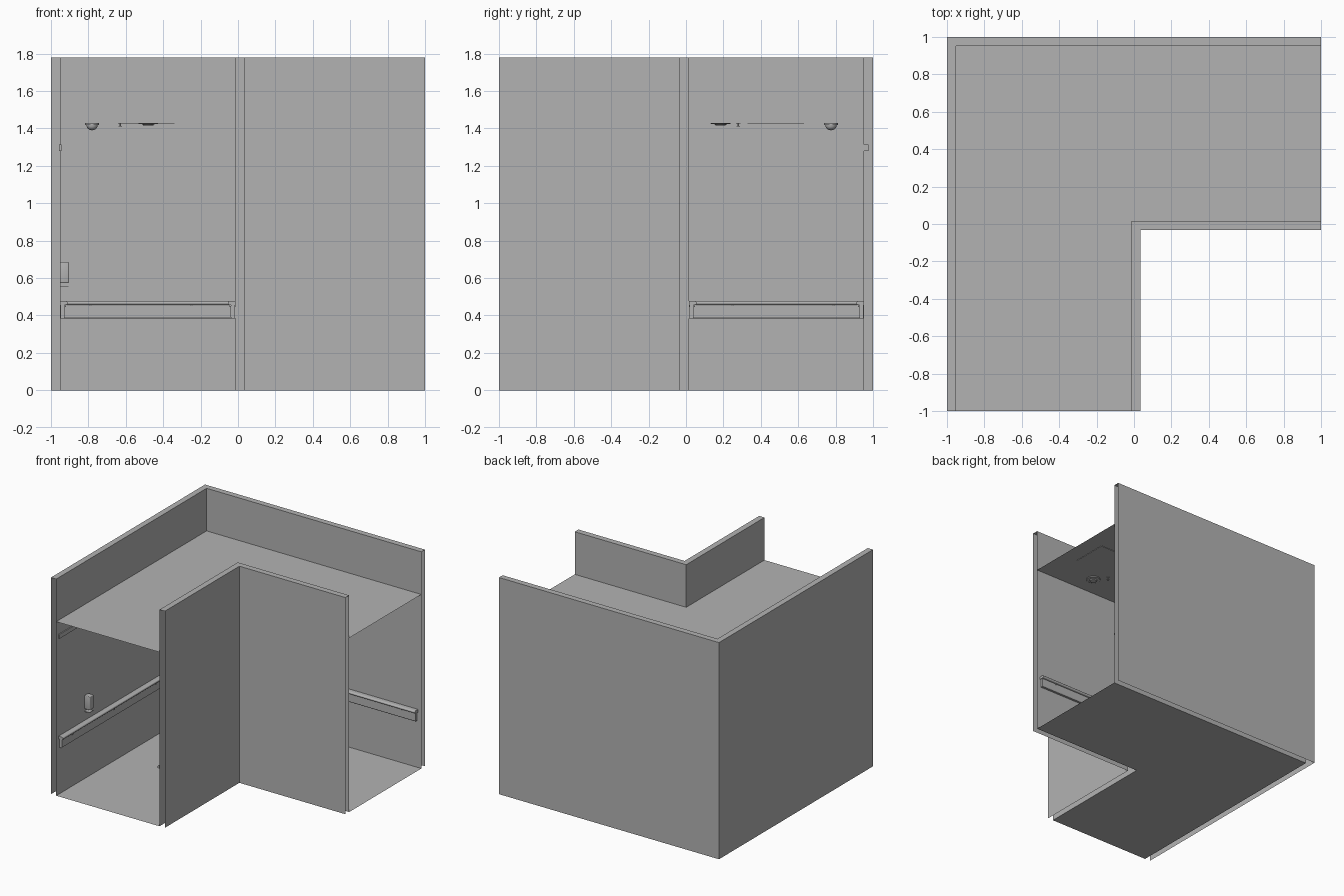
import bpy, bmesh, math
from mathutils import Matrix, Vector

if "Cube" in bpy.data.objects:
    bpy.data.objects.remove(bpy.data.objects["Cube"], do_unlink=True)

GREY = (0.45, 0.45, 0.45, 1)
paint = bpy.data.materials.new("plain_grey")
paint.use_nodes = True
paint.diffuse_color = GREY
paint.node_tree.nodes["Principled BSDF"].inputs["Base Color"].default_value = GREY

THICK, HEIGHT, CEIL = 0.048, 1.78, 1.43
OUTER = (-0.952, 0.952, 1)    # wall corner x, y and direction into the corridor
INNER = (-0.013, 0.016, -1)


def finish(name, bm, smooth=False):
    mesh = bpy.data.meshes.new(name)
    bm.to_mesh(mesh)
    bm.free()
    mesh.materials.append(paint)
    obj = bpy.data.objects.new(name, mesh)
    bpy.context.collection.objects.link(obj)
    if smooth:
        bpy.ops.object.select_all(action='DESELECT')
        obj.select_set(True)
        bpy.context.view_layer.objects.active = obj
        bpy.ops.object.shade_smooth_by_angle(angle=math.radians(35))
    return obj


def bend(side, d, end=1.0):
    """Plan of an L-shaped path at distance d from a corridor wall face."""
    x, y, s = side
    x, y = x + s * d, y - s * d
    return [(x, -end), (x, y), (end, y)]


def sweep(name, side, profile, end=1.0, solid=True, smooth=False):
    """Run a (distance, height) profile along both arms of the corridor."""
    bm = bmesh.new()
    rows = [[bm.verts.new((x, y, z)) for x, y in bend(side, d, end)] for d, z in profile]
    pairs = list(zip(rows, rows[1:])) + ([(rows[-1], rows[0])] if solid else [])
    for a, b in pairs:
        for i in range(2):
            bm.faces.new((a[i], a[i + 1], b[i + 1], b[i]))
    if solid:
        bm.faces.new([r[0] for r in rows])
        bm.faces.new([r[2] for r in reversed(rows)])
        bmesh.ops.recalc_face_normals(bm, faces=bm.faces)
    elif side[2] < 0:
        bmesh.ops.reverse_faces(bm, faces=bm.faces)
    return finish(name, bm, smooth)


def box(name, lo, hi, bevel=0):
    bm = bmesh.new()
    bmesh.ops.create_cube(bm, size=1)
    lo, hi = Vector(lo), Vector(hi)
    for v in bm.verts:
        v.co = (lo + hi) / 2 + v.co * (hi - lo)
    if bevel:
        bmesh.ops.bevel(bm, geom=bm.edges[:], offset=bevel, segments=3,
                        profile=0.5, affect='EDGES')
    return finish(name, bm, bevel > 0)


def lathe(name, x, y, profile):
    """Spin a (radius, drop below ceiling) profile."""
    bm = bmesh.new()
    vs = [bm.verts.new((r, 0, -h)) for r, h in profile]
    edges = [bm.edges.new(p) for p in zip(vs, vs[1:])]
    bmesh.ops.spin(bm, geom=vs + edges, angle=math.tau, steps=24,
                   axis=(0, 0, 1), cent=(0, 0, 0))
    bmesh.ops.remove_doubles(bm, verts=bm.verts, dist=0.0002)
    bmesh.ops.recalc_face_normals(bm, faces=bm.faces)
    bmesh.ops.transform(bm, matrix=Matrix.Translation((x, y, CEIL)), verts=bm.verts)
    return finish(name, bm, True)


# Hollow walls, open at the ends and the bottom
for name, side in (("outer", OUTER), ("inner", INNER)):
    sweep(name + "_wall", side,
          [(0, 0), (0, HEIGHT), (-THICK, HEIGHT), (-THICK, 0)], solid=False)

# Floor and ceiling sheets
for name, z in (("floor", 0), ("ceiling", CEIL)):
    bm = bmesh.new()
    a, b = ([bm.verts.new((x, y, z)) for x, y in bend(s, 0)] for s in (OUTER, INNER))
    for i in range(2):
        bm.faces.new((a[i], b[i], b[i + 1], a[i + 1]))
    finish(name, bm)

# Handrails: crash panel below, rounded grip on top
grip = [(0, 0.455), (0, 0.478)]
grip += [(0.03 + 0.011 * math.sin(t), 0.467 + 0.011 * math.cos(t))
         for t in (math.pi * i / 8 for i in range(9))]
panel = [(0.004, 0.385), (0.004, 0.457), (0.022, 0.457), (0.026, 0.45),
         (0.026, 0.392), (0.022, 0.385)]
for name, side in (("outer", OUTER), ("inner", INNER)):
    sweep(name + "_rail_grip", side, grip, 0.97, smooth=True)
    sweep(name + "_rail_panel", side, panel, 0.965)
    x, y, s = side
    for i, t in enumerate((-0.79, -0.25, 0.29, 0.83)):
        if s > 0 or t > 0.1:
            ya, yb = sorted((y - s * 0.032, y))
            box(f"{name}_back_bracket_{i}", (t - 0.006, ya, 0.445), (t + 0.006, yb, 0.46))
            xa, xb = sorted((x, x + s * 0.032))
            box(f"{name}_side_bracket_{i}", (xa, -t - 0.006, 0.445), (xb, -t + 0.006, 0.46))

# High trim strip on the side wall
box("high_trim_strip", (-0.956, -0.97, 1.28), (-0.944, 0.976, 1.315))

# Hand cleaner dispenser and its drip tray
box("dispenser", (-0.952, -0.635, 0.573), (-0.903, -0.585, 0.686), 0.006)
box("drip_tray", (-0.952, -0.635, 0.552), (-0.905, -0.585, 0.556))

# Ceiling fittings
dome = [(0, 0), (0.038, 0), (0.038, 0.012), (0.03, 0.013)]
dome += [(0.03 * math.cos(t), 0.013 + 0.027 * math.sin(t))
         for t in (math.pi / 2 * i / 6 for i in range(1, 7))]
lathe("corner_dome", -0.78, 0.775, dome)
for name, dx, dy, sx, sy in (("back", 0.57, 0.185, 0.5, 0.28),
                             ("front", -0.48, -0.3, -0.63, -0.4)):
    lathe(name + "_detector", dx, dy,
          [(0, 0), (0.055, 0), (0.052, 0.006), (0.03, 0.008), (0.026, 0.015), (0, 0.015)])
    lathe(name + "_sprinkler", sx, sy,
          [(0, 0), (0.012, 0), (0.012, 0.003), (0.004, 0.004), (0.004, 0.016),
           (0.01, 0.017), (0.01, 0.019), (0, 0.019)])
for name, x, y in (("back", 0.71, 0.48), ("front", -0.49, -0.7)):
    box(name + "_hatch", (x - 0.15, y - 0.15, CEIL - 0.004), (x + 0.15, y + 0.15, CEIL - 0.0005))
